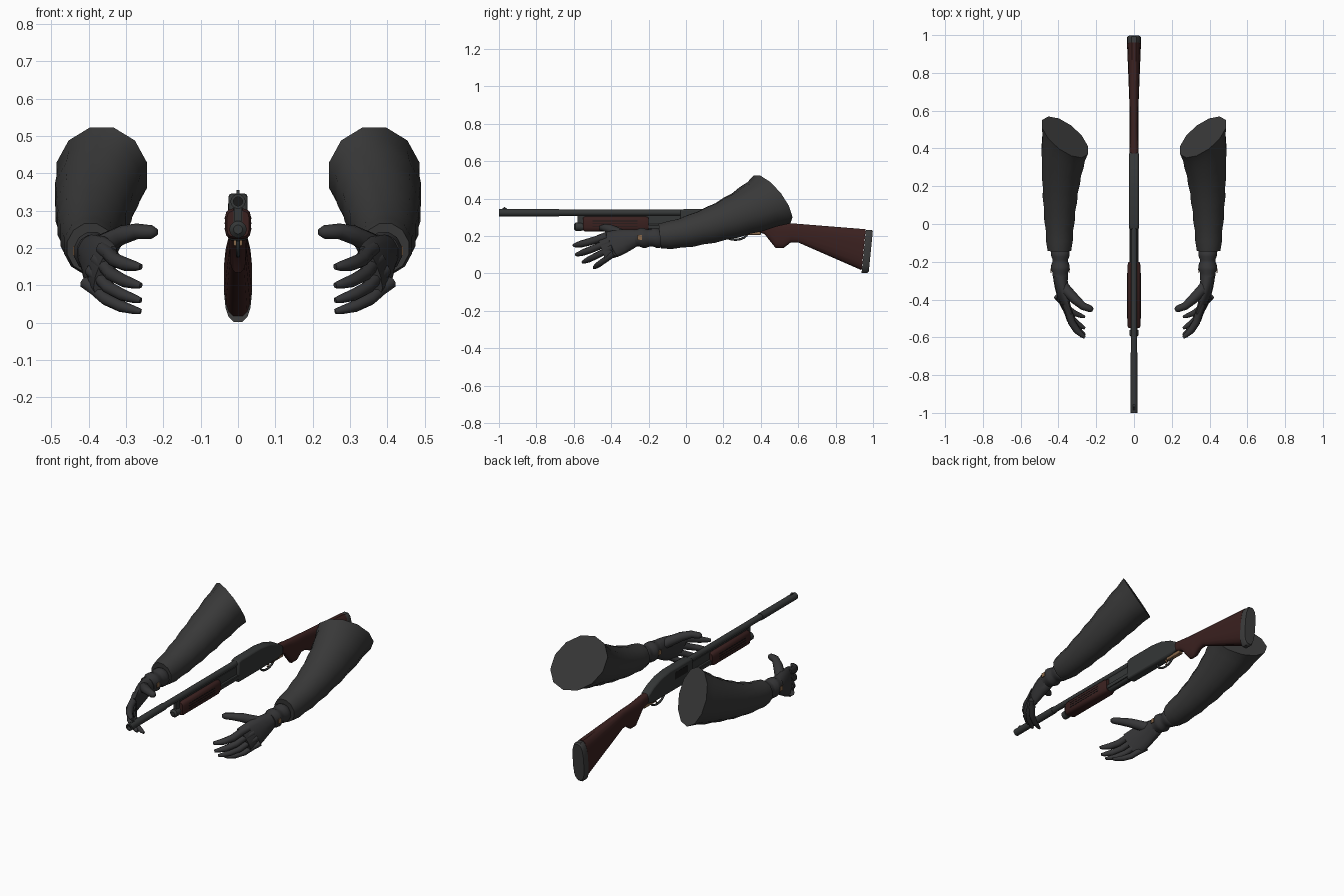
import bpy, bmesh, math
from mathutils import Vector

cube = bpy.data.objects.get("Cube")
if cube:
    bpy.data.objects.remove(cube, do_unlink=True)


def material(name, red, green, blue):
    mat = bpy.data.materials.new(name)
    mat.use_nodes = True
    mat.diffuse_color = (red, green, blue, 1)
    shader = mat.node_tree.nodes["Principled BSDF"]
    shader.inputs["Base Color"].default_value = mat.diffuse_color
    shader.inputs["Roughness"].default_value = 0.8
    return mat


cloth = material("sleeve charcoal", 0.04, 0.04, 0.04)
leather = material("glove grey", 0.036, 0.036, 0.038)
metal = material("gun metal", 0.035, 0.038, 0.038)
wood = material("dark red wood", 0.043, 0.015, 0.014)
rubber = material("rubber grey", 0.045, 0.045, 0.045)
brass = material("tan brass", 0.25, 0.14, 0.07)
black = material("bore black", 0.01, 0.01, 0.01)


def build(name, rings, mat, mirror=False, bevel=0, angle=40):
    """Bridge rings of points, cap both ends and make the object."""
    bm = bmesh.new()
    loops = [[bm.verts.new(point) for point in ring] for ring in rings]
    for low, high in zip(loops, loops[1:]):
        for i in range(len(low)):
            bm.faces.new((low[i - 1], low[i], high[i], high[i - 1]))
    bm.faces.new(loops[0])
    bm.faces.new(loops[-1])
    bmesh.ops.recalc_face_normals(bm, faces=bm.faces)
    mesh = bpy.data.meshes.new(name)
    bm.to_mesh(mesh)
    bm.free()
    mesh.materials.append(mat)
    for face in mesh.polygons:
        face.use_smooth = True
    mesh.set_sharp_from_angle(angle=math.radians(angle))
    part = bpy.data.objects.new(name, mesh)
    bpy.context.collection.objects.link(part)
    if bevel:
        rounding = part.modifiers.new("Bevel", "BEVEL")
        rounding.width = bevel
        rounding.segments = 2
    if mirror:
        part.modifiers.new("Mirror", "MIRROR")


def oval(centre, half_x, half_z, sides=12, power=1, slope_x=0, slope_z=0, lean=0):
    """Ring facing along y; slopes tilt it in y, lean shears it in x."""
    x, y, z = centre
    ring = []
    for i in range(sides):
        turn = math.tau * (i + 0.5) / sides
        cos, sin = math.cos(turn), math.sin(turn)
        dx = half_x * math.copysign(abs(cos) ** power, cos)
        dz = half_z * math.copysign(abs(sin) ** power, sin)
        ring.append((x + dx + lean * dz, y + slope_x * dx + slope_z * dz, z + dz))
    return ring


def rod(name, z, profile, mat):
    """Round part along y from pairs of y and radius."""
    build(name, [oval((0, y, z), radius, radius, sides=16) for y, radius in profile], mat)


def tube(name, path, radii, mat, mirror=False, sides=8):
    """Round part swept along a bent path."""
    points = [Vector(p) for p in path]
    rings = []
    for k, (point, radius) in enumerate(zip(points, radii)):
        along = points[min(k + 1, len(points) - 1)] - points[max(k - 1, 0)]
        spin = along.to_track_quat("Z", "Y")
        turns = [math.tau * i / sides for i in range(sides)]
        rings.append([point + spin @ Vector((math.cos(a), math.sin(a), 0)) * radius for a in turns])
    build(name, rings, mat, mirror, angle=60)


def plate(name, outline, half, mat, bevel=0, x=0, mirror=False):
    """Side outline of y and z pairs, thickened across x."""
    rings = [[(side, y, z) for y, z in outline] for side in (x - half, x + half)]
    build(name, rings, mat, mirror, bevel, angle=30)


def box(back, front, low, high):
    return [(back, low), (front, low), (front, high), (back, high)]


# Barrel with a hollow muzzle, and front sight
thin, thick, bore = 0.017, 0.02, 0.012
rod("barrel", 0.325, [(0, thin), (-0.68, thin), (-0.68, thick), (-1, thick), (-1, bore), (-0.97, bore)], metal)
rod("bore", 0.325, [(-0.97, bore), (-0.98, bore)], black)
plate("front_sight", [(-0.99, 0.34), (-0.95, 0.34), (-0.97, 0.356)], 0.004, metal)

# Magazine tube, cap and the parts joining it to the barrel
rod("magazine_tube", 0.25, [(0, thick), (-0.56, thick)], metal)
rod("magazine_cap", 0.25, [(-0.56, 0.023), (-0.59, 0.023), (-0.6, bore)], metal)
plate("barrel_bracket", box(-0.58, -0.55, 0.25, 0.32), 0.009, metal)
plate("tube_bridge", box(-0.55, 0, 0.26, 0.31), bore, metal)
plate("action_bar", box(-0.2, 0, 0.24, 0.26), 0.003, metal, x=0.022, mirror=True)

# Sliding wooden grip with shallow grooves
ends = [(-0.55, 0.85), (-0.54, 1), (-0.22, 1), (-0.2, 0.85)]
build("fore_grip", [oval((0, y, 0.265), 0.035 * size, 0.041 * size, 16, 0.5) for y, size in ends], wood)
for i in range(3):
    z = 0.25 + 0.014 * i
    plate("grip_groove", box(-0.5, -0.26, z, z + 0.004), 0.001, black, x=0.035, mirror=True)

# Receiver and ejection port
plate("receiver", [(-0.03, 0.22), (-0.03, 0.34), (0, 0.346), (0.18, 0.346), (0.26, 0.335), (0.33, 0.31),
                   (0.38, 0.28), (0.38, 0.23), (0.33, 0.22)], 0.026, metal, bevel=0.009)
plate("ejection_port", box(0.02, 0.14, 0.28, 0.32), 0.001, black, x=-0.026)

# Trigger group: the guard is a drooping half loop
arc = [math.pi * i / 8 for i in range(9)]
guard = [(0, 0.265 - 0.065 * math.cos(a), 0.22 - 0.04 * math.sin(a)) for a in arc]
tube("trigger_guard", guard, [0.006] * len(arc), metal)
tube("trigger", [(0, 0.27, 0.22), (0, 0.28, 0.2), (0, 0.27, 0.19)], [0.005] * 3, brass)
plate("guard_tang", box(0.29, 0.4, 0.206, 0.225), bore, brass, bevel=0.003)

# Stock: the underside drops at the grip, the top line is straight
underside = [(0.36, 0.23), (0.42, 0.21), (0.48, 0.134), (0.52, 0.134), (0.56, 0.165), (0.6, 0.165), (0.95, 0.016)]
rings = []
for y, bottom in underside:
    top = 0.314 - 0.08 * y
    width = 0.023 + 0.04 * max(0, y - 0.6)
    rings.append(oval((0, y, (top + bottom) / 2), width, (top - bottom) / 2, 16, 0.7, slope_z=0.1 * (y > 0.9)))
build("stock", rings, wood)
pad = [(0.95, 1), (0.98, 1), (0.988, 0.93)]
build("butt_pad", [oval((0, y, 0.118), 0.038 * size, 0.117 * size, 16, 0.7, slope_z=0.1) for y, size in pad], rubber)

# Sleeves: cut on a slant behind, tapering and wrinkled toward the wrist
rings = []
for i in range(12):
    t = i / 11
    rest = 1 - t
    centre = (0.395 - 0.03 * rest ** 3, 0.46 - 0.6 * t, 0.2 + 0.195 * rest ** 1.5)
    radius = 0.13 - 0.06 * t + 0.002 * (-1) ** i
    rings.append(oval(centre, radius * 0.95, radius, slope_x=0.57 * rest ** 2, slope_z=-0.1 - 0.53 * rest ** 2))
build("sleeves", rings, cloth, mirror=True)

# Glove cuffs with rolled bands and a small clasp
rings = []
for i in range(9):
    radius = 0.055 if i % 4 in (1, 2) else 0.047
    rings.append(oval((0.39, -0.13 - 0.018 * i, 0.19), radius * 0.92, radius, slope_z=-0.15))
build("glove_cuffs", rings, leather, mirror=True)
for x in (0.34, 0.44):
    plate("cuff_clasp", box(-0.26, -0.235, 0.18, 0.205), 0.002, brass, x=x, mirror=True)

# Palms: flattening toward the knuckles and leaning inward at the top
rings = []
for i in range(6):
    t = i / 5
    centre = (0.39 - 0.035 * t * t, -0.26 - 0.195 * t, 0.19 - 0.05 * t)
    rings.append(oval(centre, 0.042 - 0.02 * t, 0.046 + 0.027 * math.sin(2.3 * t), slope_z=-0.35 * t, lean=-0.35 * t))
build("palms", rings, leather, mirror=True, angle=60)

# Fingers fan out from the knuckle row, each bowed slightly outward
first_knuckle, last_knuckle = Vector((0.345, -0.45, 0.19)), Vector((0.385, -0.4, 0.095))
bow = Vector((0.02, -0.01, -0.006))
for i, name in enumerate(("index", "middle", "ring", "little")):
    knuckle = first_knuckle.lerp(last_knuckle, i / 3)
    tip = Vector((0.26, -0.6 + 0.012 * i * i, 0.15 - 0.055 * i + 0.005 * i * i))
    steps = (-0.2, 0.1, 0.4, 0.7, 0.92, 1)
    path = [knuckle.lerp(tip, t) + bow * max(0, 4 * t * (1 - t)) for t in steps]
    radii = [(0.02 - 0.001 * i) * (1 - 0.6 * abs(t) ** 6) for t in steps]
    tube(name + "_fingers", path, radii, leather, mirror=True)

thumb = [(0.39, -0.3, 0.19), (0.36, -0.35, 0.21), (0.31, -0.4, 0.235), (0.27, -0.435, 0.245),
         (0.23, -0.45, 0.243), (0.217, -0.455, 0.243)]
tube("thumbs", thumb, [0.025, 0.03, 0.026, 0.021, 0.018, 0.009], leather, mirror=True)
